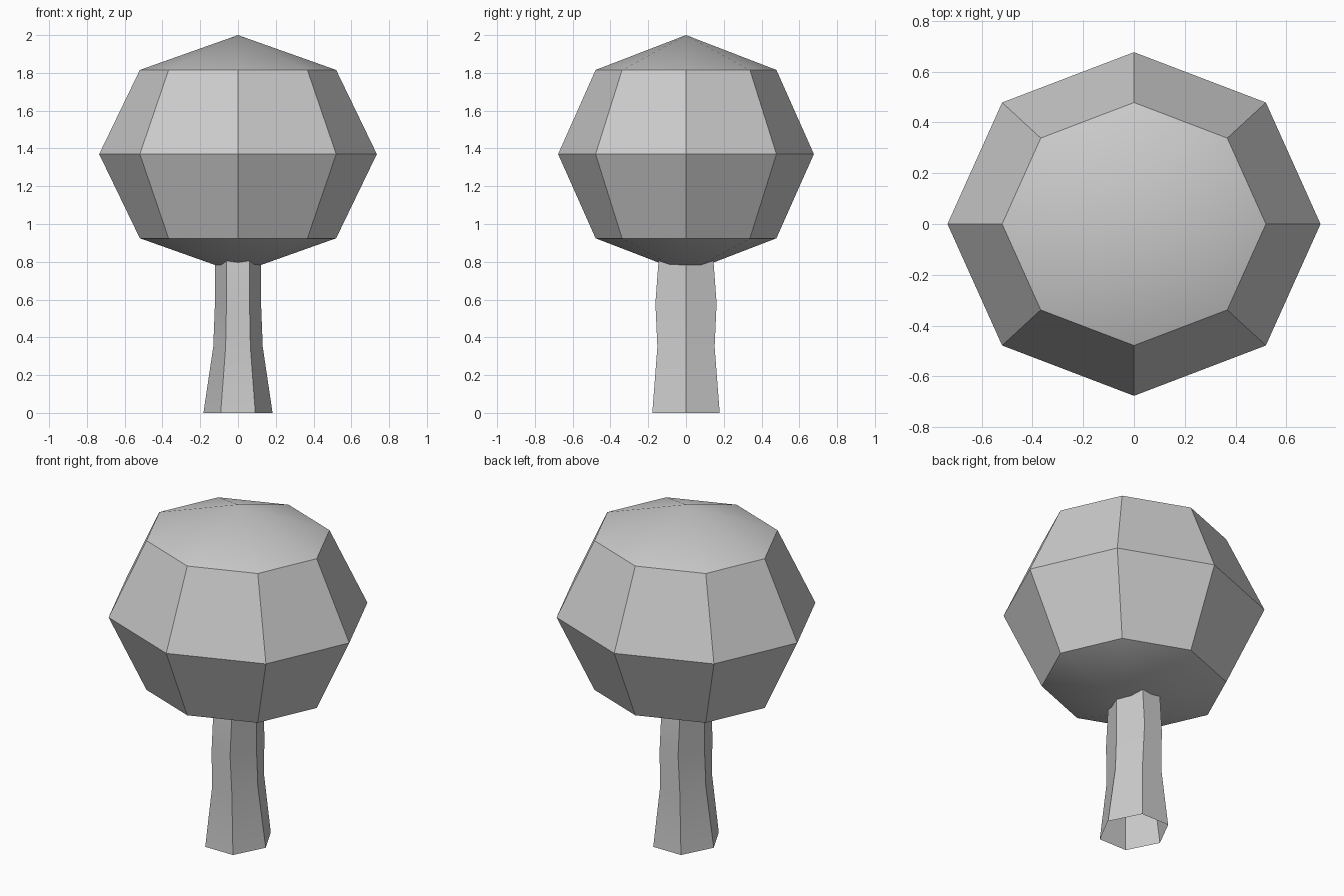
import bpy, bmesh
from math import cos, sin, pi, radians

cube = bpy.data.objects.get("Cube")
if cube:
    bpy.data.objects.remove(cube, do_unlink=True)

# Single grey material
grey = bpy.data.materials.new("plain_grey")
grey.use_nodes = True
colour = (0.6, 0.6, 0.6, 1)
grey.diffuse_color = colour
grey.node_tree.nodes["Principled BSDF"].inputs["Base Color"].default_value = colour


def finish(obj, name):
    obj.name = name
    obj.data.materials.append(grey)
    bpy.ops.object.select_all(action='DESELECT')
    obj.select_set(True)
    bpy.context.view_layer.objects.active = obj
    bpy.ops.object.shade_smooth_by_angle(angle=radians(30))


# Crown: low-poly ball, slightly squashed
bpy.ops.mesh.primitive_uv_sphere_add(segments=8, ring_count=4, radius=1, location=(0, 0, 1.37))
crown = bpy.context.object
crown.scale = (0.735, 0.677, 0.63)
bpy.ops.object.transform_apply(location=False, rotation=False, scale=True)
finish(crown, "tree_crown")

# Trunk: open six-sided tube lofted through (z, x radius, y radius)
profile = [(0, 0.183, 0.206), (0.35, 0.131, 0.175),
           (0.58, 0.122, 0.187), (0.84, 0.122, 0.165)]
bm = bmesh.new()
rings = [[bm.verts.new((rx * cos(i * pi / 3), ry * sin(i * pi / 3), z)) for i in range(6)]
         for z, rx, ry in profile]
for low, high in zip(rings, rings[1:]):
    for i in range(6):
        j = (i + 1) % 6
        bm.faces.new((low[i], low[j], high[j], high[i]))
mesh = bpy.data.meshes.new("trunk")
bm.to_mesh(mesh)
bm.free()
trunk = bpy.data.objects.new("trunk", mesh)
bpy.context.collection.objects.link(trunk)
finish(trunk, "trunk")
